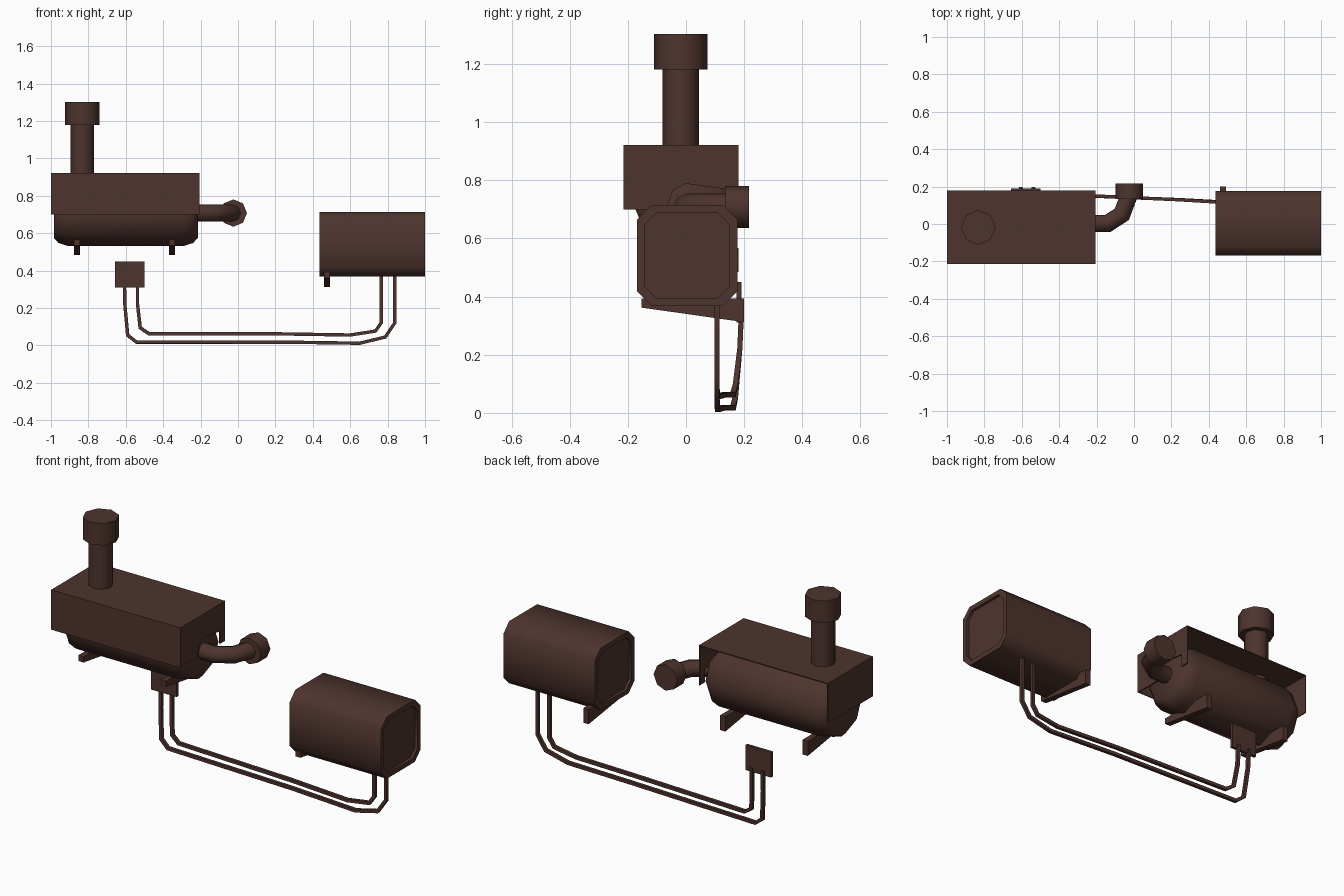
import bpy, bmesh, math
from mathutils import Vector

if "Cube" in bpy.data.objects:
    bpy.data.objects.remove(bpy.data.objects["Cube"])

brown = bpy.data.materials.new("dark_brown")
brown.diffuse_color = (0.076, 0.034, 0.027, 1)
brown.use_nodes = True
brown.node_tree.nodes["Principled BSDF"].inputs["Base Color"].default_value = brown.diffuse_color


def finish(name, bm, angle=50):
    bmesh.ops.recalc_face_normals(bm, faces=bm.faces)
    me = bpy.data.meshes.new(name)
    bm.to_mesh(me)
    bm.free()
    me.materials.append(brown)
    me.polygons.foreach_set("use_smooth", [True] * len(me.polygons))
    me.set_sharp_from_angle(angle=math.radians(angle))
    ob = bpy.data.objects.new(name, me)
    bpy.context.collection.objects.link(ob)
    return ob


def loft(name, rings):
    """Skin a list of closed rings and cap both ends."""
    bm = bmesh.new()
    vs = [[bm.verts.new(p) for p in r] for r in rings]
    n = len(vs[0])
    for a, b in zip(vs, vs[1:]):
        for i in range(n):
            j = (i + 1) % n
            bm.faces.new((a[i], a[j], b[j], b[i]))
    bm.faces.new(vs[0])
    bm.faces.new(vs[-1])
    return finish(name, bm)


def sweep(name, pts, radii, up, sides=8, phase=0.0):
    """Mitred tube through the points."""
    pts = [Vector(p) for p in pts]
    if not isinstance(radii, (list, tuple)):
        radii = [radii] * len(pts)
    rings = []
    for i, p in enumerate(pts):
        d_in = (p - pts[i - 1]).normalized() if i else (pts[1] - p).normalized()
        d_out = (pts[i + 1] - p).normalized() if i < len(pts) - 1 else d_in
        t = (d_in + d_out).normalized()
        side = t.cross(Vector(up)).normalized()
        top = side.cross(t)
        k = 1 / max(0.5, t.dot(d_in))
        rings.append([p + radii[i] * (side * math.cos(a) * k + top * math.sin(a))
                      for a in (phase + 2 * math.pi * s / sides for s in range(sides))])
    return loft(name, rings)


def prism(name, poly, x0, x1):
    """Extrude a (y, z) outline along x."""
    return loft(name, [[(x, y, z) for y, z in poly] for x in (x0, x1)])


Z, Y = (0, 0, 1), (0, 1, 0)

# Cover: top, front and end sheets, open at the back and bottom
X0, X1, Y0, Y1, Z0, Z1 = -1.0, -0.205, -0.215, 0.18, 0.70, 0.922
W = 0.006
prism("cover_top_and_front", [(Y0, Z0), (Y0, Z1), (Y1, Z1), (Y1, Z1 - W),
                              (Y0 + W, Z1 - W), (Y0 + W, Z0)], X0, X1)
prism("cover_left_end", [(Y0, Z0), (Y0, Z1), (Y1, Z1), (Y1, Z0)], X0, X0 + W)
prism("cover_right_end", [(Y0, Z0), (Y0, Z1), (Y1, Z1), (Y1, Z0), (0.135, Z0),
                          (0.135, 0.77), (0.0, 0.788), (-0.045, 0.765),
                          (-0.068, Z0)], X1 - W, X1)

# Main tank with rounded ends
prof = [(-0.985, 0.135), (-0.96, 0.162), (-0.91, 0.178),
        (-0.29, 0.178), (-0.24, 0.162), (-0.215, 0.135)]
sweep("main_tank", [(x, 0.0, 0.71) for x, r in prof], [r for x, r in prof], Z)

# Chimney
sweep("chimney_pipe", [(-0.832, -0.018, 0.90), (-0.832, -0.018, 1.20)], 0.063, Y)
sweep("chimney_cap", [(-0.832, -0.018, 1.18), (-0.832, -0.018, 1.302)], 0.0925, Y)

# Elbow pipe and its end cap
sweep("elbow_pipe", [(-0.23, 0.003, 0.708), (-0.14, 0.003, 0.708),
                     (-0.065, 0.052, 0.708), (-0.028, 0.15, 0.708)], 0.046, Z)
sweep("elbow_cap", [(-0.025, 0.134, 0.708), (-0.025, 0.217, 0.708)], 0.073, Z)

# Second tank: chamfered square with recessed end panels


def chamfered(x, h, c):
    cy, cz = 0.004, 0.541
    return [(x, cy + y, cz + z) for y, z in
            ((h, h - c), (h - c, h), (c - h, h), (-h, h - c),
             (-h, c - h), (c - h, -h), (h - c, -h), (h, c - h))]


H, C = 0.173, 0.05
loft("square_tank", [chamfered(*a) for a in (
    (0.452, H - 0.027, C - 0.01), (0.437, H - 0.027, C - 0.01), (0.437, H, C),
    (1.0, H, C), (1.0, H - 0.027, C - 0.01), (0.985, H - 0.027, C - 0.01))])

# Wedge brackets beneath the tanks
for name, x, y1, z in (("tank_bracket_left", -0.86, 0.18, 0.485),
                       ("tank_bracket_right", -0.352, 0.18, 0.485),
                       ("square_tank_bracket", 0.476, 0.2, 0.312)):
    prism(name, [(-0.153, z + 0.05), (-0.153, z + 0.082),
                 (y1, z + 0.082), (y1, z)], x - 0.016, x + 0.016)

# Mounting plate and the two fuel tubes
prism("mounting_plate", [(0.174, 0.31), (0.174, 0.45), (0.19, 0.45), (0.19, 0.31)],
      -0.657, -0.5)
sweep("outer_tube", [(-0.607, 0.19, 0.335), (-0.605, 0.185, 0.22), (-0.59, 0.17, 0.055),
                     (-0.543, 0.162, 0.018), (0.25, 0.13, 0.018), (0.65, 0.108, 0.012),
                     (0.787, 0.107, 0.045), (0.838, 0.107, 0.12), (0.838, 0.107, 0.39)],
      0.0125, Y, 4, math.pi / 4)
sweep("inner_tube", [(-0.538, 0.19, 0.335), (-0.537, 0.185, 0.22), (-0.523, 0.17, 0.095),
                     (-0.477, 0.162, 0.063), (0.23, 0.13, 0.062), (0.6, 0.108, 0.056),
                     (0.735, 0.107, 0.077), (0.766, 0.107, 0.122), (0.766, 0.107, 0.39)],
      0.0125, Y, 4, math.pi / 4)
